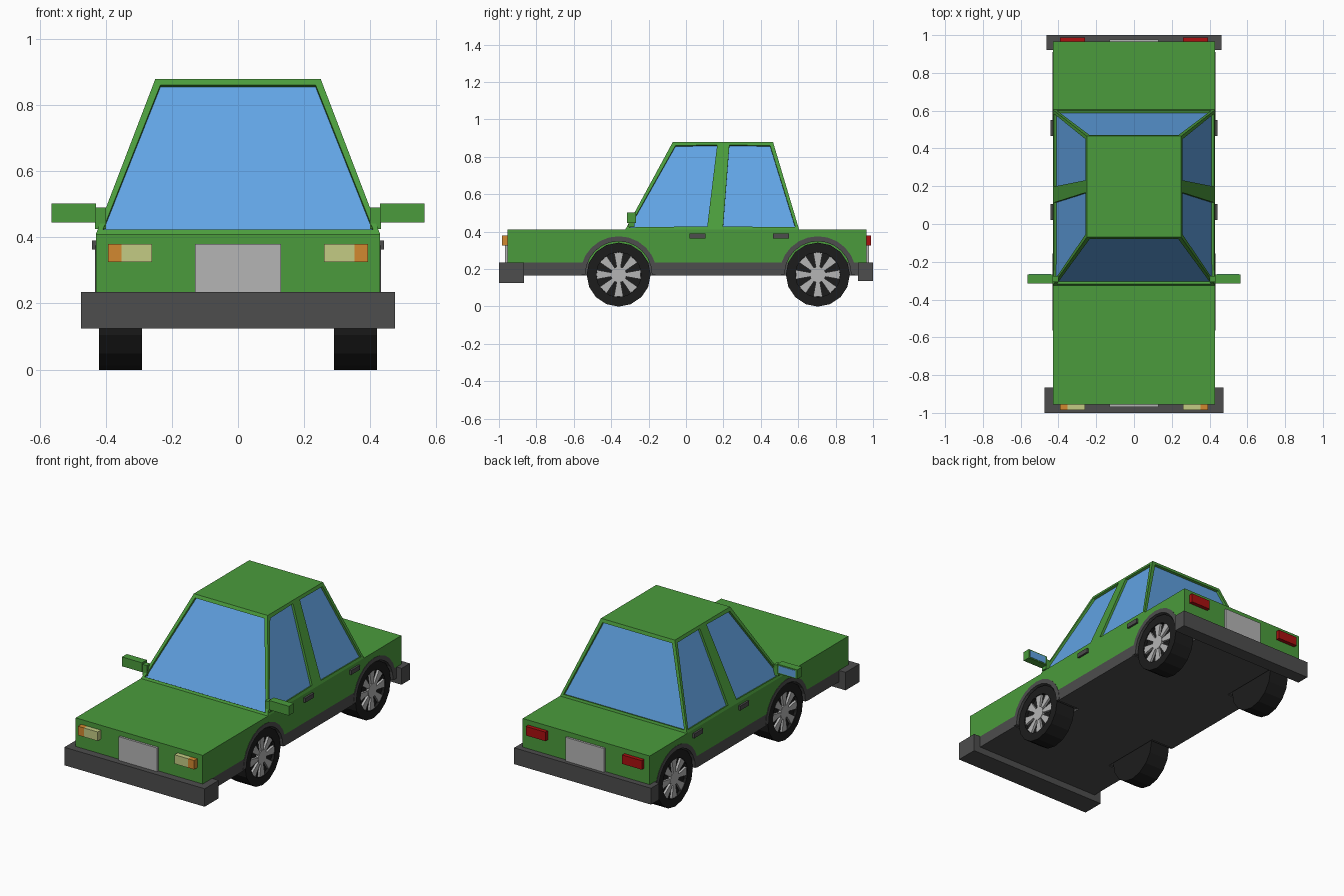
import bpy, bmesh, math
from mathutils import Vector

if "Cube" in bpy.data.objects:
    bpy.data.objects.remove(bpy.data.objects["Cube"])


def mat(name, r, g, b):
    m = bpy.data.materials.new(name)
    m.diffuse_color = (r, g, b, 1)
    m.use_nodes = True
    m.node_tree.nodes["Principled BSDF"].inputs["Base Color"].default_value = m.diffuse_color
    return m


GREEN = mat("green_paint", 0.07, 0.33, 0.045)
GLASS = mat("blue_glass", 0.12, 0.37, 0.78)
TRIM = mat("dark_trim", 0.075, 0.075, 0.075)
RUBBER = mat("rubber", 0.012, 0.012, 0.012)
SILVER = mat("silver", 0.46, 0.46, 0.46)
HUB = mat("hub_grey", 0.2, 0.2, 0.2)
AMBER = mat("amber", 0.65, 0.25, 0.03)
CREAM = mat("cream", 0.55, 0.6, 0.23)
RED = mat("red", 0.4, 0.005, 0.005)


def finish(name, bm, *mats):
    bmesh.ops.recalc_face_normals(bm, faces=bm.faces[:])
    me = bpy.data.meshes.new(name)
    bm.to_mesh(me)
    bm.free()
    ob = bpy.data.objects.new(name, me)
    bpy.context.collection.objects.link(ob)
    for m in mats:
        me.materials.append(m)
    return ob


def box(name, x, y, z, m):
    bm = bmesh.new()
    bmesh.ops.create_cube(bm, size=1)
    for v in bm.verts:
        v.co = [a[0] + (c + 0.5) * (a[1] - a[0]) for a, c in zip((x, y, z), v.co)]
    return finish(name, bm, m)


def both(name, x, y, z, m):
    """Box on the right side plus its mirror image."""
    box("right_" + name, x, y, z, m)
    box("left_" + name, (-x[1], -x[0]), y, z, m)


def prism(bm, pts, x0, x1):
    """Extrude a (y, z) outline along x."""
    f = bm.faces.new([bm.verts.new((x0, y, z)) for y, z in pts])
    r = bmesh.ops.extrude_face_region(bm, geom=[f])
    for v in r["geom"]:
        if isinstance(v, bmesh.types.BMVert):
            v.co.x = x1


def arc(cy, cz, r, a0, a1, n):
    return [(cy + r * math.cos(math.radians(a0 + (a1 - a0) * i / n)),
             cz + r * math.sin(math.radians(a0 + (a1 - a0) * i / n))) for i in range(n + 1)]


WHEEL_Y, WHEEL_Z = {"front": -0.36, "rear": 0.705}, 0.17

# Lower body and sill, with wheel wells cut out
body = box("body", (-0.43, 0.43), (-0.955, 0.965), (0.235, 0.41), GREEN)
sill = box("sill", (-0.43, 0.43), (-0.87, 0.925), (0.165, 0.235), TRIM)
for wy in WHEEL_Y.values():
    for s in (1, -1):
        bm = bmesh.new()
        prism(bm, arc(wy, WHEEL_Z, 0.195, 0, 360, 24)[:-1], s * 0.275, s * 0.5)
        cutter = finish("well_cutter", bm)
        for ob in (body, sill):
            bpy.context.view_layer.objects.active = ob
            md = ob.modifiers.new("well", 'BOOLEAN')
            md.operation, md.object, md.solver = 'DIFFERENCE', cutter, 'EXACT'
            bpy.ops.object.modifier_apply(modifier="well")
        bpy.data.objects.remove(cutter)

# Cabin: tapered block, window faces inset and recessed
bm = bmesh.new()


def rail(s):
    low = [bm.verts.new((s * 0.43, y, 0.41)) for y in (-0.325, 0.131, 0.179, 0.605)]
    top = [bm.verts.new((s * 0.25, y, 0.88)) for y in (-0.07, 0.186, 0.214, 0.465)]
    return low, top


(rl, rt), (ll, lt) = rail(1), rail(-1)
windows = [bm.faces.new((ll[0], rl[0], rt[0], lt[0])), bm.faces.new((rl[3], ll[3], lt[3], rt[3]))]
for low, top in ((rl, rt), (ll, lt)):
    sides = [bm.faces.new((low[i], low[i + 1], top[i + 1], top[i])) for i in range(3)]
    windows += [sides[0], sides[2]]
bm.faces.new(rt + lt[::-1])
bm.faces.new(rl + ll[::-1])
bmesh.ops.recalc_face_normals(bm, faces=bm.faces[:])
for f in windows:
    bmesh.ops.inset_individual(bm, faces=[f], thickness=0.026)
    bmesh.ops.inset_individual(bm, faces=[f], thickness=0, depth=-0.014)
    f.material_index = 1
finish("cabin", bm, GREEN, GLASS)

# Bumpers, grille and number plate
box("front_bumper", (-0.475, 0.475), (-1, -0.865), (0.125, 0.235), TRIM)
box("rear_bumper", (-0.463, 0.463), (0.92, 1), (0.135, 0.235), TRIM)
box("grille", (-0.13, 0.13), (-0.968, -0.95), (0.235, 0.38), SILVER)
box("rear_plate", (-0.13, 0.13), (0.96, 0.978), (0.235, 0.38), SILVER)

# Lamps
both("headlamp", (0.26, 0.352), (-0.985, -0.95), (0.325, 0.38), CREAM)
both("indicator", (0.352, 0.393), (-0.985, -0.95), (0.325, 0.38), AMBER)
both("tail_lamp", (0.26, 0.393), (0.96, 0.988), (0.325, 0.38), RED)

# Door handles and mirrors
both("front_handle", (0.425, 0.442), (0.02, 0.105), (0.363, 0.39), TRIM)
both("rear_handle", (0.425, 0.442), (0.465, 0.55), (0.363, 0.39), TRIM)
both("mirror", (0.43, 0.565), (-0.315, -0.268), (0.445, 0.502), GREEN)
both("mirror_glass", (0.44, 0.555), (-0.27, -0.266), (0.452, 0.495), GLASS)
both("mirror_stalk", (0.40, 0.432), (-0.308, -0.275), (0.425, 0.49), GREEN)

# Wheels and arches
for end, wy in WHEEL_Y.items():
    for side, s in (("right", 1), ("left", -1)):
        tag = f"{side}_{end}_"
        bm = bmesh.new()
        prism(bm, arc(wy, WHEEL_Z, 0.205, 0, 180, 12) + arc(wy, WHEEL_Z, 0.178, 180, 0, 12),
              s * 0.28, s * 0.432)
        finish(tag + "arch", bm, TRIM)

        # Tyre lathed from back centre, round the tread, into the dish
        bm = bmesh.new()
        N, rings = 16, []
        for x, r in ((0.29, 0.171), (0.42, 0.171), (0.42, 0.12), (0.402, 0.12)):
            rings.append([bm.verts.new((s * x, y, z)) for y, z in
                          arc(wy, WHEEL_Z, r, 0, 360, N)[:-1]])
        for a, b in zip(rings, rings[1:]):
            for i in range(N):
                bm.faces.new((a[i], a[(i + 1) % N], b[(i + 1) % N], b[i]))
        bm.faces.new(rings[0])
        bm.faces.new(rings[-1])
        finish(tag + "tyre", bm, RUBBER)

        # Eight flared spokes
        bm = bmesh.new()
        for k in range(8):
            a = k * 45
            prism(bm, arc(wy, WHEEL_Z, 0.035, a - 16, a + 16, 1)
                  + arc(wy, WHEEL_Z, 0.118, a + 12, a - 12, 2), s * 0.40, s * 0.416)
        finish(tag + "spokes", bm, SILVER)
        bm = bmesh.new()
        prism(bm, arc(wy, WHEEL_Z, 0.042, 0, 360, N)[:-1], s * 0.40, s * 0.418)
        finish(tag + "hub", bm, SILVER)
